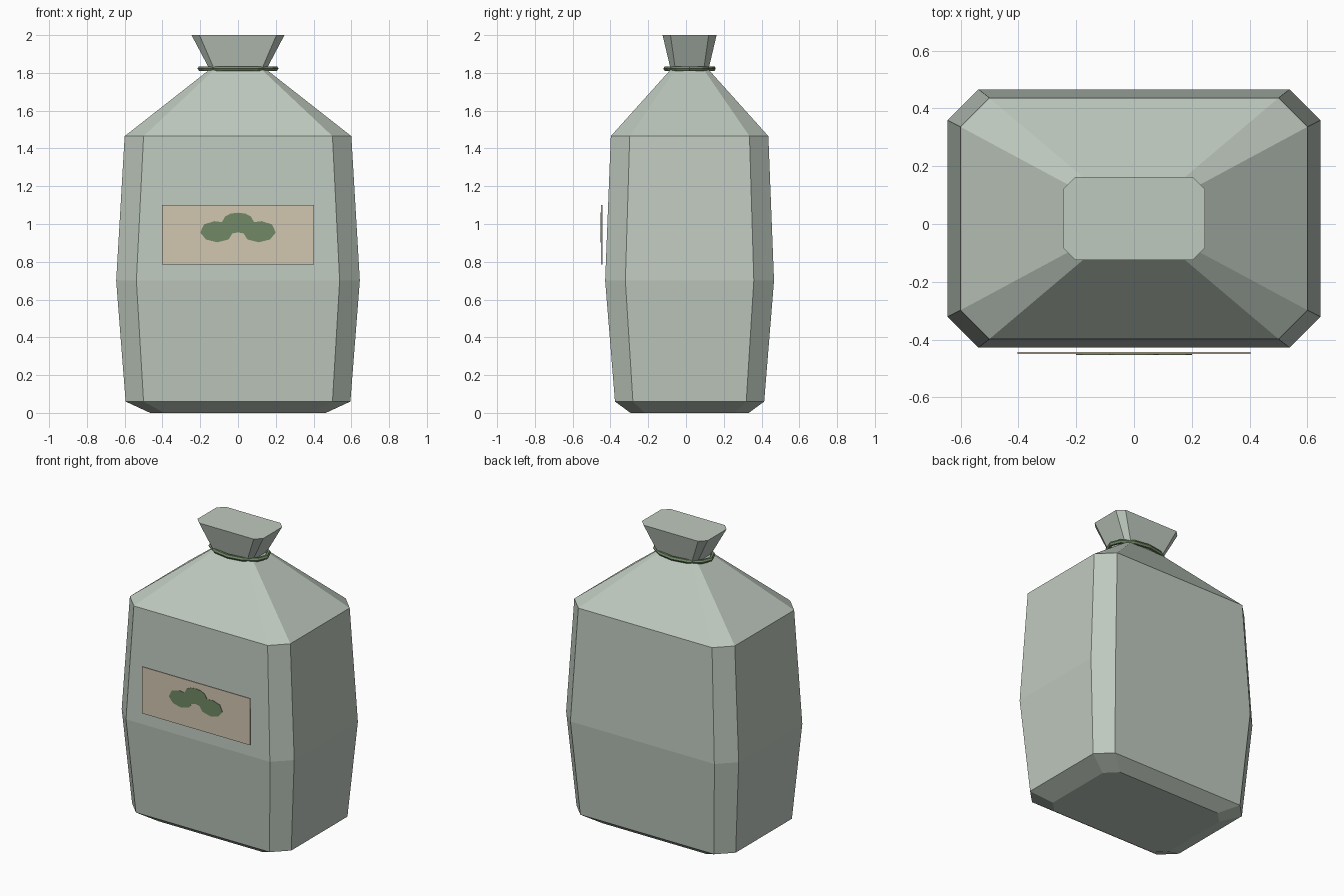
import bpy, bmesh, math

if "Cube" in bpy.data.objects:
    bpy.data.objects.remove(bpy.data.objects["Cube"])

YC = 0.019  # depth centre of the sack


def material(name, rgb):
    m = bpy.data.materials.new(name)
    m.diffuse_color = (*rgb, 1)
    m.use_nodes = True
    m.node_tree.nodes["Principled BSDF"].inputs["Base Color"].default_value = m.diffuse_color
    return m


SACK = material("pale grey green", (0.52, 0.585, 0.52))
PAPER = material("tan paper", (0.65, 0.565, 0.435))
GREEN = material("leaf green", (0.165, 0.25, 0.13))


def finish(name, bm, mat):
    bmesh.ops.recalc_face_normals(bm, faces=bm.faces)
    me = bpy.data.meshes.new(name)
    bm.to_mesh(me)
    bm.free()
    me.materials.append(mat)
    ob = bpy.data.objects.new(name, me)
    bpy.context.collection.objects.link(ob)
    return ob


def chamfered(hx, hy, c, z):
    """Rectangle with cut corners, as eight points."""
    q = [(hx, -hy + c), (hx, hy - c), (hx - c, hy), (-hx + c, hy)]
    q += [(-x, -y) for x, y in q]
    return [(x, y + YC, z) for x, y in q]


def loft(name, rings, mat):
    bm = bmesh.new()
    loops = [[bm.verts.new(p) for p in r] for r in rings]
    for a, b in zip(loops, loops[1:]):
        n = len(a)
        for i in range(n):
            bm.faces.new((a[i], a[(i + 1) % n], b[(i + 1) % n], b[i]))
    bm.faces.new(loops[0][::-1])
    bm.faces.new(loops[-1])
    return finish(name, bm, mat)


# Sack: base bevel, bulging sides, shoulders, pinched neck, flared mouth
loft("sack", [chamfered(*r) for r in (
    (0.465, 0.313, 0.075, 0.0),
    (0.595, 0.395, 0.095, 0.06),
    (0.645, 0.447, 0.107, 0.70),
    (0.60, 0.417, 0.10, 1.465),
    (0.150, 0.100, 0.025, 1.818),
    (0.246, 0.143, 0.042, 2.0))], SACK)

# Tie: faceted oval cord around the neck
bm = bmesh.new()
N, M, R = 12, 6, 0.014
loops = []
for i in range(N):
    a = math.tau * i / N
    loop = []
    for j in range(M):
        t = math.tau * j / M
        k = R * math.cos(t)
        loop.append(bm.verts.new(((0.2 + k) * math.cos(a),
                                  YC + (0.125 + k) * math.sin(a),
                                  1.823 + R * math.sin(t))))
    loops.append(loop)
for i in range(N):
    a, b = loops[i], loops[(i + 1) % N]
    for j in range(M):
        bm.faces.new((a[j], b[j], b[(j + 1) % M], a[(j + 1) % M]))
finish("neck_tie", bm, GREEN)


def plate(name, outline, y0, y1, mat):
    """Thin upright plate from an x-z outline."""
    return loft(name, [[(x, y, z) for x, z in outline] for y in (y0, y1)], mat)


# Label on the front
plate("label", [(-0.403, 0.785), (0.403, 0.785), (0.403, 1.10), (-0.403, 1.10)],
      -0.450, -0.442, PAPER)

# Three-lobed leaf printed on the label
half = [(0.04, 1.055), (0.068, 1.04), (0.085, 1.01), (0.125, 1.015), (0.18, 0.998),
        (0.2, 0.955), (0.17, 0.918), (0.11, 0.903), (0.05, 0.918), (0.03, 0.95)]
leaf = [(0, 1.06)] + half + [(0, 0.956)] + [(-x, z) for x, z in reversed(half)]
plate("label_leaf", leaf, -0.4525, -0.4495, GREEN)
